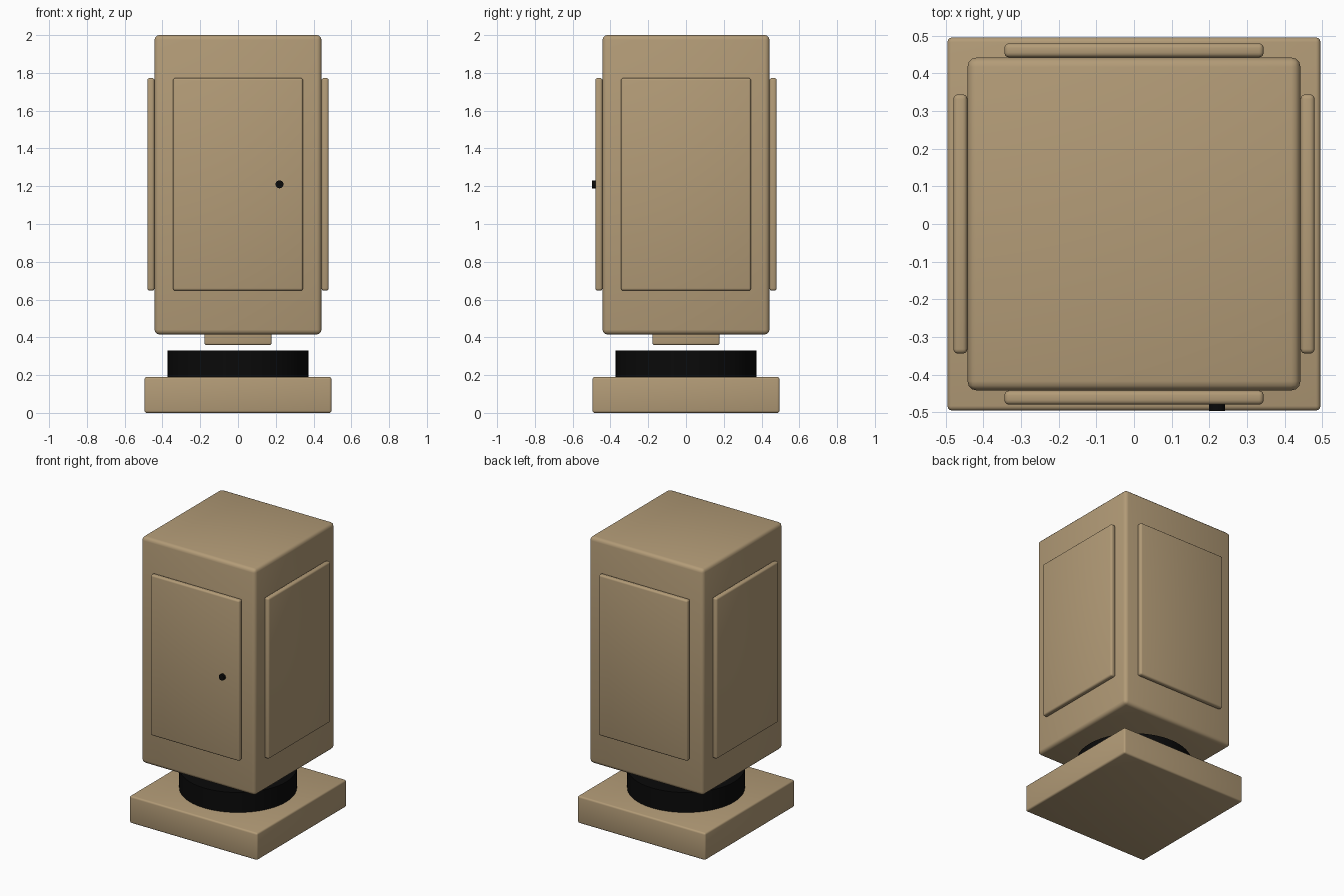
import bpy
import math

cube = bpy.data.objects.get("Cube")
if cube:
    bpy.data.objects.remove(cube, do_unlink=True)


def make_material(name, colour):
    mat = bpy.data.materials.new(name)
    mat.use_nodes = True
    mat.diffuse_color = (*colour, 1)
    bsdf = next(n for n in mat.node_tree.nodes if n.type == 'BSDF_PRINCIPLED')
    bsdf.inputs["Base Color"].default_value = (*colour, 1)
    bsdf.inputs["Roughness"].default_value = 0.6
    return mat


tan = make_material("tan", (0.45, 0.33, 0.185))
black = make_material("black", (0.003, 0.003, 0.003))


def finish(obj, name, mat):
    obj.name = name
    obj.data.materials.append(mat)
    bpy.ops.object.shade_smooth_by_angle(angle=math.radians(35))
    return obj


def box(name, size, centre, bevel, turn=0):
    """Rounded box, turned about z."""
    bpy.ops.mesh.primitive_cube_add(size=1, location=centre)
    obj = bpy.context.object
    obj.scale = size
    bpy.ops.object.transform_apply(location=False, rotation=False, scale=True)
    mod = obj.modifiers.new("rounded_edges", 'BEVEL')
    mod.width = bevel
    mod.segments = 3
    bpy.ops.object.modifier_apply(modifier=mod.name)
    obj.rotation_euler.z = turn
    return finish(obj, name, tan)


def cylinder(name, radius, depth, centre, sides, tilt=0):
    bpy.ops.mesh.primitive_cylinder_add(vertices=sides, radius=radius, depth=depth,
                                        location=centre, rotation=(tilt, 0, 0))
    return finish(bpy.context.object, name, black)


# Foot plate with the round pedestal
box("base", (0.99, 0.99, 0.19), (0, 0, 0.1), 0.012).location.z = 0.095
cylinder("pedestal", 0.373, 0.16, (0, 0, 0.25), 64)

# Cabinet floating above, with a small block underneath
box("lower_block", (0.354, 0.354, 0.1), (0, 0, 0.41), 0.008)
box("cabinet", (0.884, 0.884, 1.585), (0, 0, 1.2075), 0.025)

# One raised panel per side
for i, side in enumerate(("front", "left", "back", "right")):
    a = i * math.pi / 2
    box(side + "_panel", (0.688, 0.037, 1.125),
        (0.461 * math.sin(a), -0.461 * math.cos(a), 1.21), 0.012, a)

# Door knob on the front panel
cylinder("knob", 0.021, 0.03, (0.22, -0.482, 1.21), 24, math.pi / 2)
